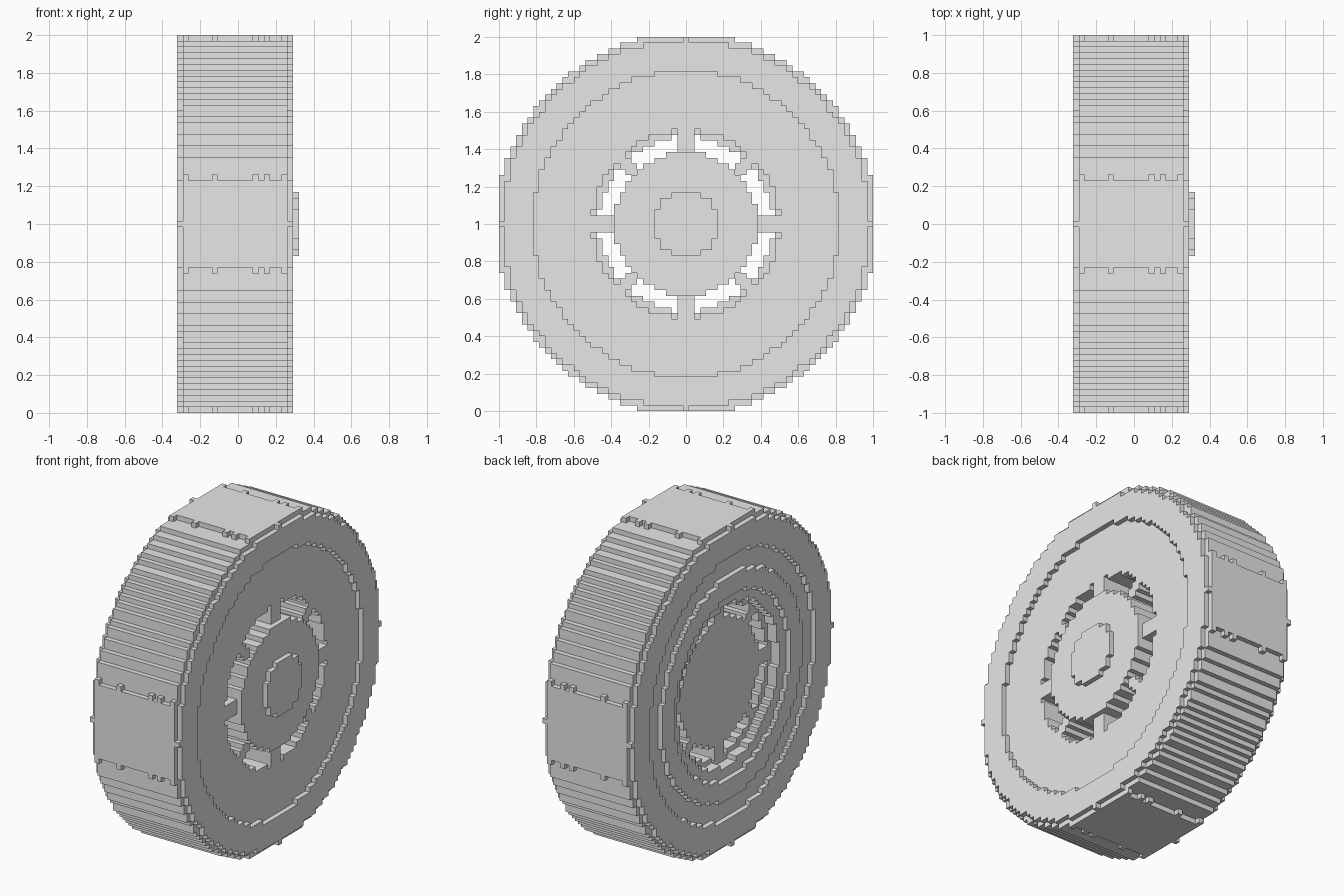
import bpy
import bmesh
from mathutils import Vector

cube = bpy.data.objects.get("Cube")
if cube:
    bpy.data.objects.remove(cube, do_unlink=True)

# Block grid: the wheel is 65 blocks tall and 21 blocks wide, axle along x
SIZE = 2 / 65
HALF = 32
WIDTH = 21
WIDE_ROWS = {1, 6, 13, 15, 18}   # tread rows that stand out slightly

grey = bpy.data.materials.new("light grey")
grey.use_nodes = True
colour = (0.8, 0.8, 0.8, 1)
grey.diffuse_color = colour
grey.node_tree.nodes["Principled BSDF"].inputs["Base Color"].default_value = colour

# Squared radii, in blocks
HUB, CAP, WELL, LIP_IN, LIP_OUT, RIM = 33, 156, 262, 342, 502, 706


def in_slot(layer, j, k):
    """Eight curved slots through the disc, narrower toward the back."""
    j, k = abs(j), abs(k)
    outer = 262 if layer >= 13 else 230
    between_spokes = min(j, k) >= 2 and abs(j - k) >= 2
    return CAP < j * j + k * k <= outer and between_spokes


def part_at(layer, j, k):
    """Name of the part that fills a block, or None where it is empty."""
    r2 = j * j + k * k
    if r2 > RIM:
        if layer in (0, 19):
            limit = 1024
        else:
            limit = 1089 if layer in WIDE_ROWS else 1082
        return "tyre" if r2 <= limit and 0 <= layer <= 19 else None
    if in_slot(layer, j, k):
        return None
    # Stepped back face: lip ring, shallow ledges and sunken middle
    if r2 <= WELL:
        back = 3
    elif LIP_IN < r2 <= LIP_OUT:
        back = 0
    else:
        back = 1
    # Stepped outer face: recessed disc, raised cap and hub
    front = 20 if r2 <= HUB else 19 if r2 <= CAP else 18
    if not back <= layer <= front:
        return None
    return "hub" if r2 <= HUB else "centre_cap" if r2 <= CAP else "rim_disc"


# Fill the grid
blocks = {}
for layer in range(WIDTH):
    for j in range(-HALF, HALF + 1):
        for k in range(-HALF, HALF + 1):
            part = part_at(layer, j, k)
            if part:
                blocks[layer, j, k] = part


def build_part(name):
    """Skin the exposed sides of every block that belongs to one part."""
    bm = bmesh.new()
    corners = {}

    def corner(point):
        if point not in corners:
            x, y, z = point
            corners[point] = bm.verts.new(Vector((
                (x - WIDTH / 2) * SIZE, (y - 0.5) * SIZE, (z + HALF) * SIZE)))
        return corners[point]

    for cell, part in blocks.items():
        if part != name:
            continue
        for axis in range(3):
            u, v = (axis + 1) % 3, (axis + 2) % 3
            for side in (0, 1):
                neighbour = list(cell)
                neighbour[axis] += 2 * side - 1
                if tuple(neighbour) in blocks:
                    continue
                quad = []
                for du, dv in ((0, 0), (1, 0), (1, 1), (0, 1)):
                    p = list(cell)
                    p[axis] += side
                    p[u] += du
                    p[v] += dv
                    quad.append(corner(tuple(p)))
                bm.faces.new(quad if side else quad[::-1])

    mesh = bpy.data.meshes.new(name)
    bm.to_mesh(mesh)
    bm.free()
    mesh.materials.append(grey)
    obj = bpy.data.objects.new(name, mesh)
    bpy.context.scene.collection.objects.link(obj)


for part_name in ("tyre", "rim_disc", "centre_cap", "hub"):
    build_part(part_name)
